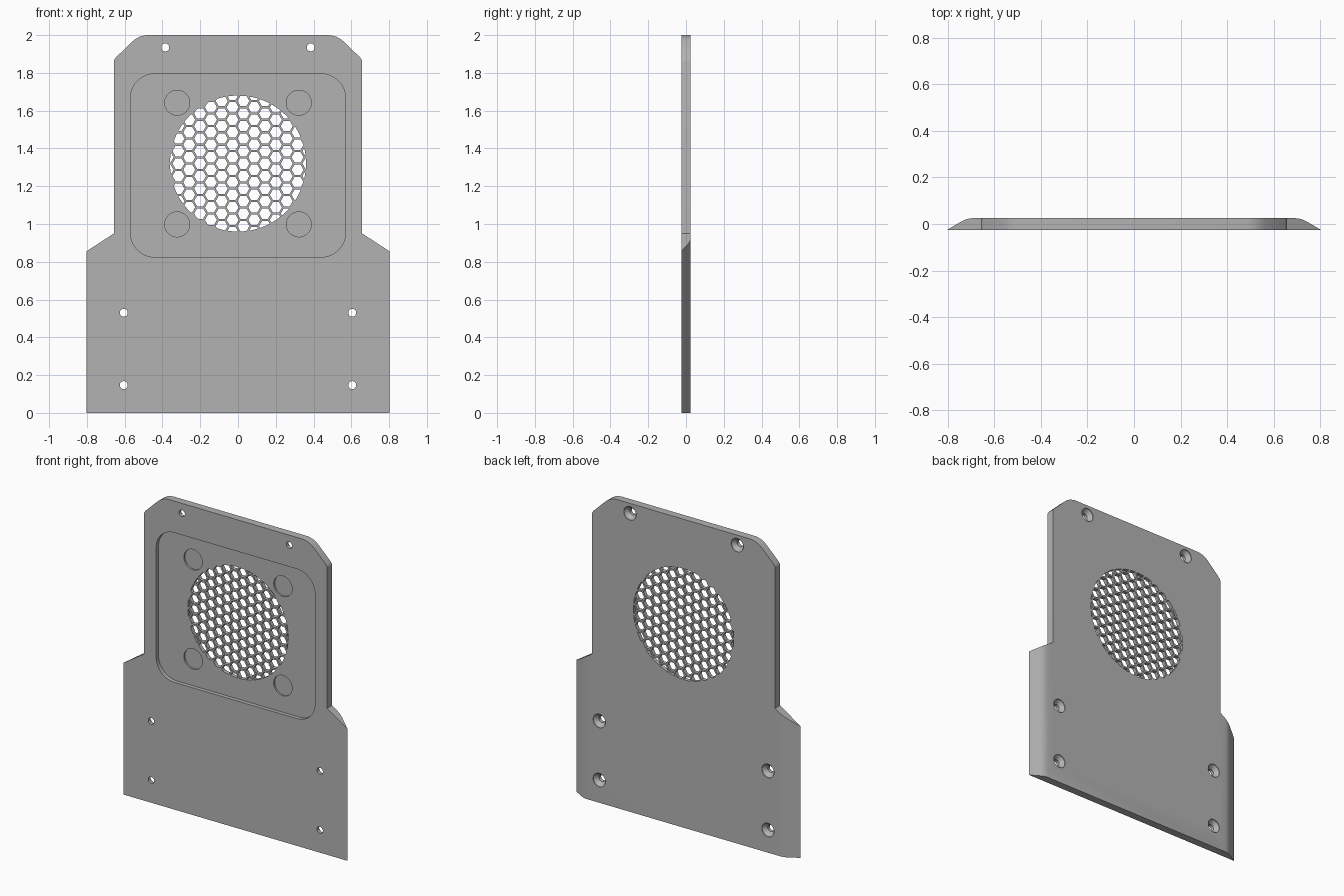
import bpy, bmesh, math
from mathutils import Vector

old = bpy.data.objects.get("Cube")
if old:
    bpy.data.objects.remove(old, do_unlink=True)

HALF = 0.025                      # half the plate thickness
CENTRE = 1.32                     # height of the grille centre

grey = bpy.data.materials.new("plain grey")
grey.use_nodes = True
grey.diffuse_color = (0.45, 0.45, 0.45, 1)
grey.node_tree.nodes["Principled BSDF"].inputs["Base Color"].default_value = (0.45, 0.45, 0.45, 1)


def prism(bm, base, top):
    """Closed solid between two matching loops of points."""
    a = [bm.verts.new(p) for p in base]
    b = [bm.verts.new(p) for p in top]
    n = len(a)
    bm.faces.new(a)
    bm.faces.new(b[::-1])
    for i in range(n):
        bm.faces.new((a[i], b[i], b[(i + 1) % n], a[(i + 1) % n]))


def through(bm, pts, y0, y1):
    """Extrude an x-z outline from y0 to y1."""
    prism(bm, [(x, y0, z) for x, z in pts], [(x, y1, z) for x, z in pts])


def ring(cx, cz, r, n=32):
    return [(cx + r * math.cos(2 * math.pi * i / n), cz + r * math.sin(2 * math.pi * i / n))
            for i in range(n)]


def make(name, bm):
    bmesh.ops.recalc_face_normals(bm, faces=bm.faces)
    mesh = bpy.data.meshes.new(name)
    bm.to_mesh(mesh)
    bm.free()
    mesh.materials.append(grey)
    obj = bpy.data.objects.new(name, mesh)
    bpy.context.collection.objects.link(obj)
    return obj


def boolean(obj, cutter, operation):
    mod = obj.modifiers.new("cut", "BOOLEAN")
    mod.operation = operation
    mod.solver = "EXACT"
    mod.object = cutter
    bpy.context.view_layer.objects.active = obj
    bpy.ops.object.modifier_apply(modifier=mod.name)
    bpy.data.objects.remove(cutter, do_unlink=True)


def mirrored(right):
    return right + [(-x, z) for x, z in reversed(right)]


# Plate outline with shoulders and softened top corners
right = [(0.803, 0), (0.803, 0.855), (0.657, 0.95), (0.657, 1.86), (0.655, 1.868), (0.648, 1.88),
         (0.565, 1.961), (0.545, 1.978), (0.52, 1.992), (0.485, 2.0)]
bm = bmesh.new()
through(bm, mirrored(right), -HALF, HALF)
plate = make("vent_plate", bm)

# Slanted long sides of the wide lower part
side = [(0.81, -0.03), (0.803, -HALF), (0.742, 0.011), (0.73, 0.017), (0.715, 0.022), (0.695, HALF),
        (0.69, 0.04)]
side[0] = (0.803, -0.04)
bm = bmesh.new()
prism(bm, [(x, y, -0.1) for x, y in mirrored(side)], [(x, y, 2.1) for x, y in mirrored(side)])
boolean(plate, make("side_slope", bm), "INTERSECT")

# Rounded square recess in the front
w, h, r = 0.57, 0.485, 0.13
recess = []
for k, (sx, sz) in enumerate([(1, 1), (-1, 1), (-1, -1), (1, -1)]):
    for i in range(11):
        a = math.pi / 2 * (k + i / 10)
        recess.append((sx * (w - r) + r * math.cos(a), 1.31 + sz * (h - r) + r * math.sin(a)))
bm = bmesh.new()
through(bm, recess, -0.1, -HALF + 0.025)
boolean(plate, make("recess", bm), "DIFFERENCE")

# Four round pockets in the recess floor
bm = bmesh.new()
for sx in (-1, 1):
    for sz in (-1, 1):
        through(bm, ring(sx * 0.322, CENTRE + sz * 0.322, 0.066, 48), -0.05, 0.011)
boolean(plate, make("pockets", bm), "DIFFERENCE")

# Screw holes, countersunk from the back
bm = bmesh.new()
for x, z in [(0.385, 1.935), (0.605, 0.53), (0.605, 0.147)]:
    for s in (-1, 1):
        levels = [(-0.1, 0.021), (-0.003, 0.021), (0.021, 0.044), (0.1, 0.044)]
        loops = [[bm.verts.new((px, y, pz)) for px, pz in ring(s * x, z, rad)] for y, rad in levels]
        bm.faces.new(loops[0])
        bm.faces.new(loops[-1][::-1])
        for a, b in zip(loops, loops[1:]):
            for i in range(len(a)):
                j = (i + 1) % len(a)
                bm.faces.new((a[i], b[i], b[j], a[j]))
boolean(plate, make("screw_holes", bm), "DIFFERENCE")

# Honeycomb grille clipped to a circle
pitch, radius, limit = 0.0662, 0.0318, 0.36
step = pitch * math.sqrt(3) / 2
bm = bmesh.new()
for col in range(-7, 7):
    for row in range(-7, 8):
        centre = Vector(((col + 0.5) * step, (row + 0.5 * (col % 2)) * pitch))
        if centre.length < limit + radius * 0.8:
            through(bm, ring(centre.x, CENTRE + centre.y, radius, 6), -0.1, 0.1)
grille = make("grille_holes", bm)
bm = bmesh.new()
through(bm, ring(0, CENTRE, limit, 96), -0.2, 0.2)
boolean(grille, make("grille_circle", bm), "INTERSECT")
boolean(plate, grille, "DIFFERENCE")

# Smooth shading with sharp edges kept
bpy.ops.object.select_all(action="DESELECT")
plate.select_set(True)
bpy.context.view_layer.objects.active = plate
bpy.ops.object.shade_smooth_by_angle(angle=math.radians(25))
